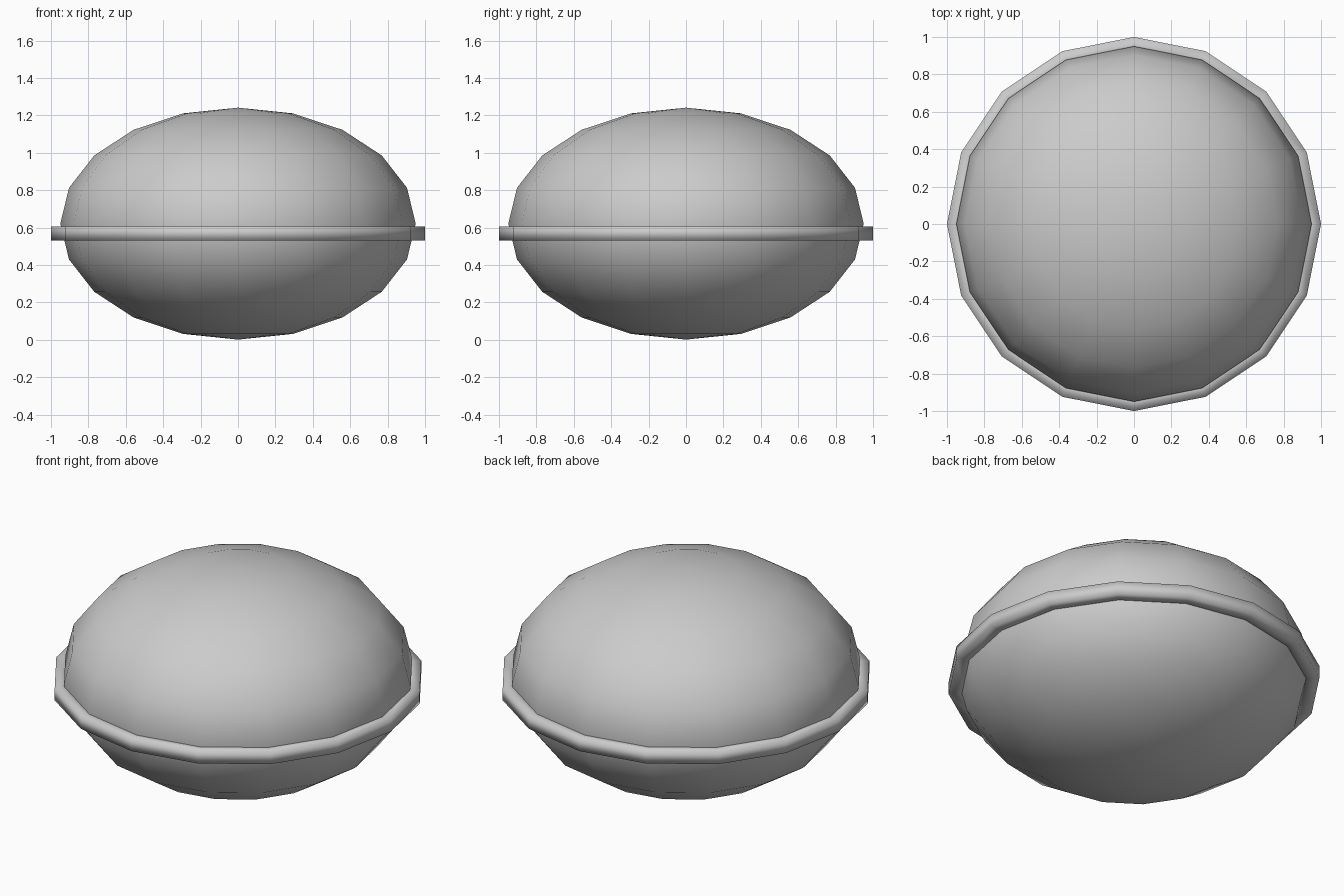
import bpy
import bmesh
from math import sin, cos, pi

if "Cube" in bpy.data.objects:
    bpy.data.objects.remove(bpy.data.objects["Cube"])

SEGMENTS = 16

# Squashed sphere body with upper and lower domes
bpy.ops.mesh.primitive_uv_sphere_add(segments=SEGMENTS, ring_count=10, radius=1,
                                     location=(0, 0, 0.621))
body = bpy.context.object
body.name = "domed_body"
body.scale = (0.95, 0.95, 0.62)
bpy.ops.object.transform_apply(location=False, rotation=False, scale=True)
bpy.ops.object.shade_smooth()


def lathe_ring(name, profile):
    """Spin a closed (radius, z) profile around z."""
    bm = bmesh.new()
    rows = []
    for i in range(SEGMENTS):
        a = 2 * pi * i / SEGMENTS
        rows.append([bm.verts.new((r * cos(a), r * sin(a), z)) for r, z in profile])
    n = len(profile)
    for i in range(SEGMENTS):
        p, q = rows[i], rows[(i + 1) % SEGMENTS]
        for j in range(n):
            k = (j + 1) % n
            bm.faces.new((p[j], q[j], q[k], p[k])).smooth = True
    bmesh.ops.recalc_face_normals(bm, faces=bm.faces[:])
    mesh = bpy.data.meshes.new(name)
    bm.to_mesh(mesh)
    bm.free()
    ob = bpy.data.objects.new(name, mesh)
    bpy.context.collection.objects.link(ob)
    return ob


# Narrow rim around the middle, softly shaded
lathe_ring("waist_rim", [(0.91, 0.532), (1.0, 0.532), (1.0, 0.606), (0.91, 0.606)])
